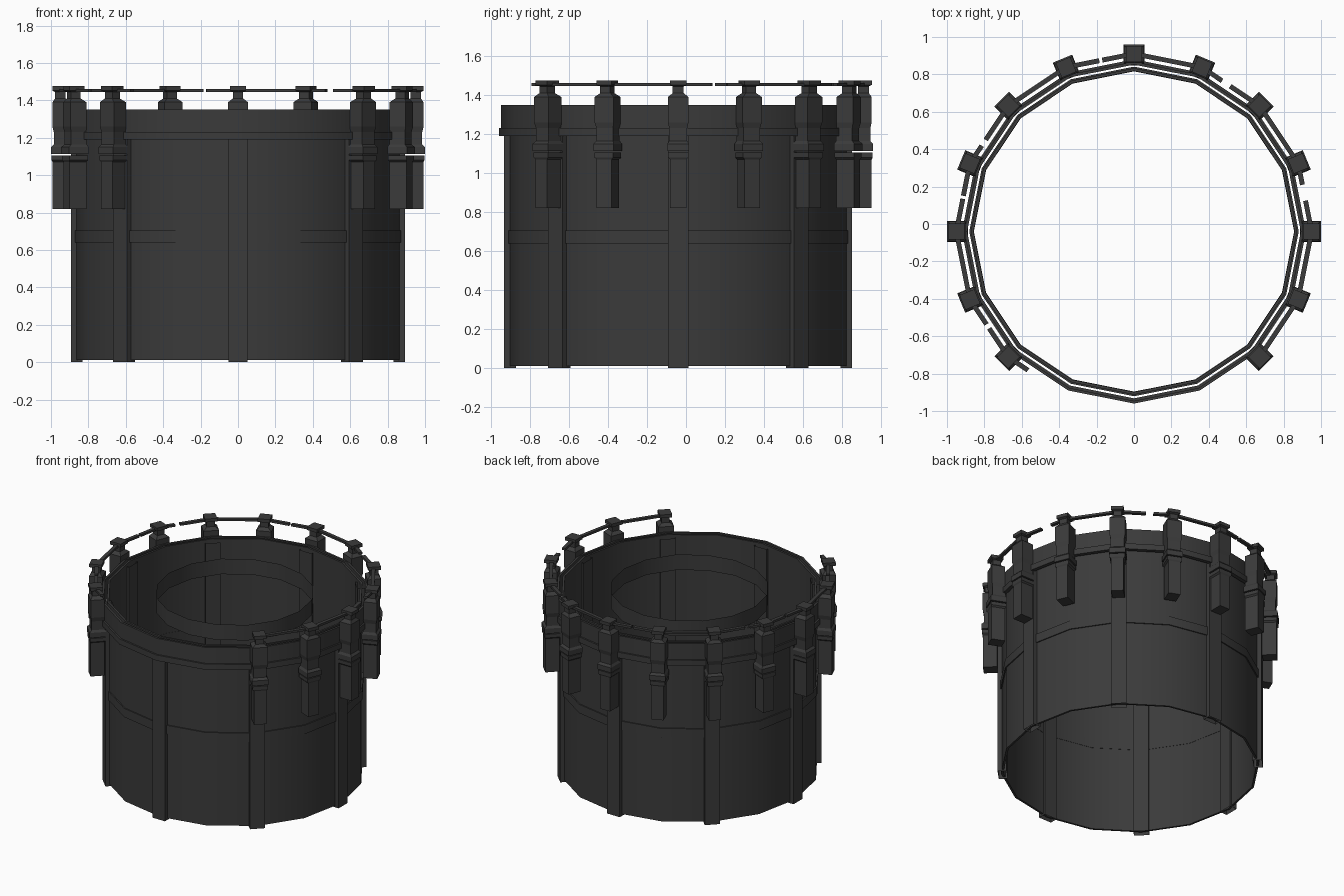
import bpy, bmesh, math
from mathutils import Matrix, Vector

cube = bpy.data.objects.get("Cube")
if cube:
    bpy.data.objects.remove(cube)

CY = -0.04                    # drum axis
STEP = 22.5                   # sixteen-sided drum

mat = bpy.data.materials.new("dark_grey")
mat.use_nodes = True
col = (0.043, 0.043, 0.043, 1)
mat.diffuse_color = col
mat.node_tree.nodes["Principled BSDF"].inputs["Base Color"].default_value = col


def polar(r, deg, z):
    a = math.radians(deg)
    return Vector((r * math.cos(a), CY + r * math.sin(a), z))


def finish(name, bm, smooth=False, fix_normals=True):
    if fix_normals:
        bmesh.ops.recalc_face_normals(bm, faces=bm.faces)
    me = bpy.data.meshes.new(name)
    bm.to_mesh(me)
    bm.free()
    me.materials.append(mat)
    ob = bpy.data.objects.new(name, me)
    bpy.context.scene.collection.objects.link(ob)
    if smooth:
        bpy.ops.object.select_all(action='DESELECT')
        ob.select_set(True)
        bpy.context.view_layer.objects.active = ob
        bpy.ops.object.shade_smooth_by_angle(angle=math.radians(30))
    return ob


def skin(bm, loops, closed_path=False, caps=True):
    """Join equal loops of points into a tube."""
    rows = [[bm.verts.new(p) for p in lp] for lp in loops]
    n = len(rows[0])
    pairs = list(zip(rows, rows[1:]))
    if closed_path:
        pairs.append((rows[-1], rows[0]))
    for a, b in pairs:
        for i in range(n):
            j = (i + 1) % n
            bm.faces.new((a[i], a[j], b[j], b[i]))
    if caps and not closed_path:
        bm.faces.new(rows[0])
        bm.faces.new(rows[-1])


def tube(name, r0, r1, z0, z1):
    """Sixteen-sided ring with a rectangular section."""
    bm = bmesh.new()
    sect = ((r0, z0), (r1, z0), (r1, z1), (r0, z1))
    skin(bm, [[polar(r, k * STEP, z) for r, z in sect] for k in range(16)],
         closed_path=True)
    return finish(name, bm, smooth=True)


# Drum walls and bands
tube("lower_wall", 0.858, 0.873, 0.012, 1.35)
tube("upper_wall", 0.892, 0.908, 1.19, 1.35)
tube("upper_band", 0.897, 0.92, 1.19, 1.232)
tube("middle_band", 0.856, 0.881, 0.64, 0.705)

# Thin inner collar
bm = bmesh.new()
skin(bm, [[polar(0.535, k * STEP, z) for k in range(16)] for z in (1.235, 1.35)],
     caps=False)
finish("inner_collar", bm, smooth=True)


def box_loop(rin, rout, half, z):
    return [Vector((rin, -half, z)), Vector((rout, -half, z)),
            Vector((rout, half, z)), Vector((rin, half, z))]


def placed(name, build, deg):
    bm = bmesh.new()
    build(bm)
    bm.transform(Matrix.Translation((0, CY, 0)) @
                 Matrix.Rotation(math.radians(deg), 4, 'Z'))
    return finish(name, bm)


# Eight open-ended upright posts
def post(bm):
    skin(bm, [box_loop(0.832, 0.892, 0.052, z) for z in (0, 1.33)], caps=False)


for k in range(8):
    placed("post", post, k * 45)


# Brackets carrying the rail
def bracket(bm):
    lower = ((0.895, 0.992, 0.042, 0.82), (0.895, 0.992, 0.042, 1.07),
             (0.89, 0.997, 0.052, 1.08), (0.89, 0.997, 0.052, 1.106))
    upper = ((0.888, 1.0, 0.056, 1.113), (0.888, 1.0, 0.056, 1.15),
             (0.895, 0.985, 0.046, 1.165), (0.895, 0.985, 0.046, 1.23),
             (0.9, 0.992, 0.053, 1.26), (0.9, 0.992, 0.053, 1.39),
             (0.922, 0.978, 0.028, 1.41), (0.922, 0.978, 0.028, 1.445),
             (0.907, 0.993, 0.042, 1.452), (0.907, 0.993, 0.042, 1.476))
    for part in (lower, upper):
        skin(bm, [box_loop(*row) for row in part])


for k in range(-2, 11):
    placed("bracket", bracket, k * STEP)


# Broken handrail, in straight runs between brackets
def chord_radius(deg):
    off = (deg % STEP) - STEP / 2
    return 0.95 * math.cos(math.radians(STEP / 2)) / math.cos(math.radians(off))


runs = ((-45, 10.2), (15.5, 56.5), (59.7, 100.5), (101.5, 148.3),
        (150.6, 168.2), (169.2, 212.2), (213.8, 232.6))
for start, end in runs:
    stops = [start] + [k * STEP for k in range(-2, 11)
                       if start < k * STEP < end] + [end]
    bm = bmesh.new()
    loops = []
    for d in stops:
        r = chord_radius(d)
        loops.append([polar(r + dr, d, z) for dr, z in
                      ((-0.013, 1.446), (0.013, 1.446), (0.013, 1.462), (-0.013, 1.462))])
    skin(bm, loops)
    finish("handrail", bm)
